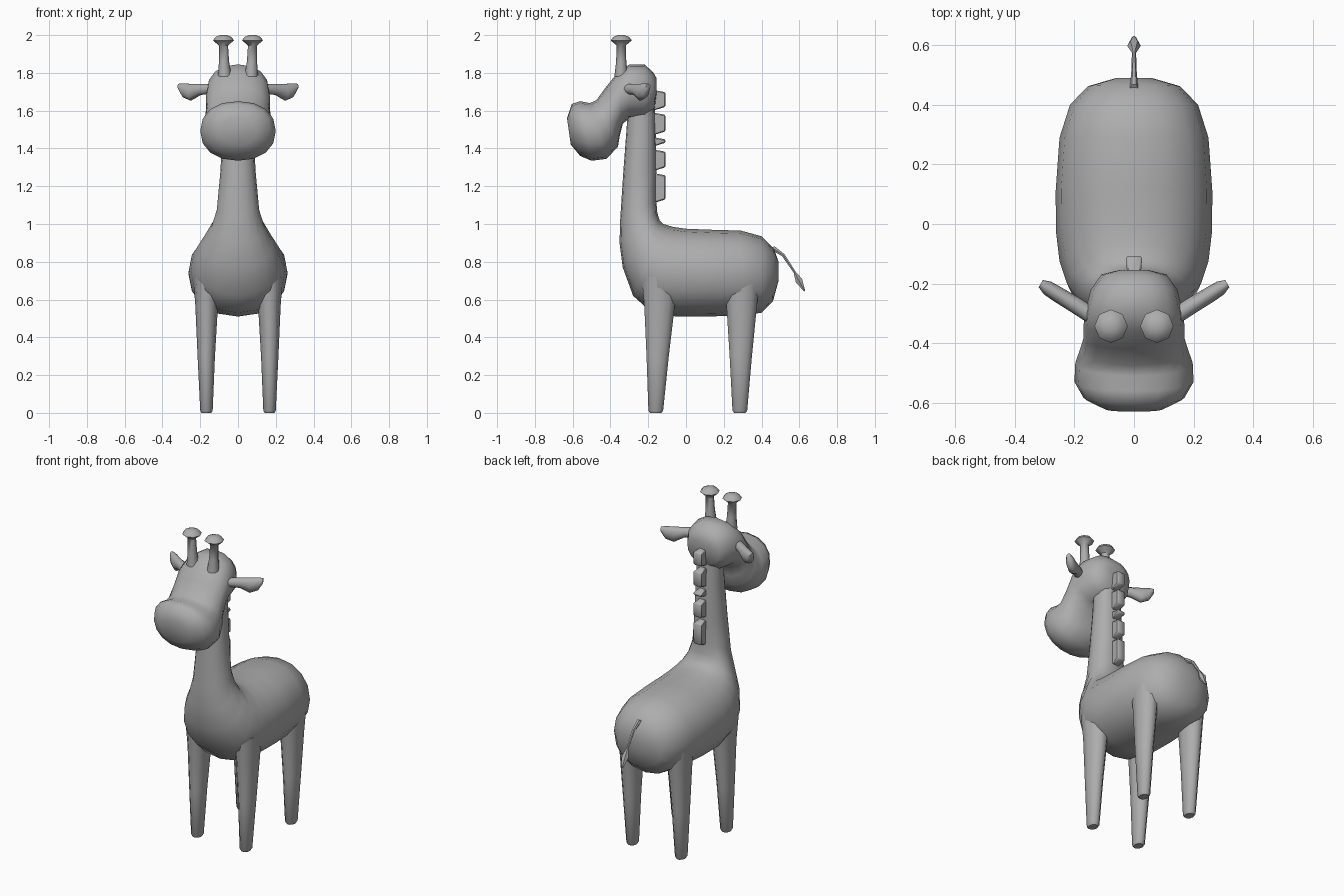
import bpy, bmesh, math
from mathutils import Vector

grey = bpy.data.materials.new("soft_grey")
grey.diffuse_color = (0.42, 0.42, 0.42, 1)


def finish(name, bm, angle=50):
    bmesh.ops.recalc_face_normals(bm, faces=bm.faces)
    mesh = bpy.data.meshes.new(name)
    bm.to_mesh(mesh)
    bm.free()
    mesh.materials.append(grey)
    obj = bpy.data.objects.new(name, mesh)
    bpy.context.collection.objects.link(obj)
    bpy.ops.object.select_all(action='DESELECT')
    obj.select_set(True)
    bpy.context.view_layer.objects.active = obj
    bpy.ops.object.shade_smooth_by_angle(angle=math.radians(angle))
    return obj


def loft(name, rings, sides=14, power=1.0, angle=50):
    """Skin a list of (centre, half axis u, half axis v) rings."""
    bm = bmesh.new()
    loops = []
    for c, u, v in rings:
        c, u, v = Vector(c), Vector(u), Vector(v)
        loop = []
        for i in range(sides):
            t = 2 * math.pi * i / sides
            a, b = math.cos(t), math.sin(t)
            a = math.copysign(abs(a) ** power, a)
            b = math.copysign(abs(b) ** power, b)
            loop.append(bm.verts.new(c + u * a + v * b))
        loops.append(loop)
    for lo, hi in zip(loops, loops[1:]):
        for i in range(sides):
            j = (i + 1) % sides
            bm.faces.new((lo[i], lo[j], hi[j], hi[i]))
    bm.faces.new(loops[0])
    bm.faces.new(loops[-1])
    return finish(name, bm, angle)


def side_rings(rows):
    """Rings spanned by a top point, a bottom point (y, z) and a half width."""
    out = []
    for ty, tz, by, bz, w in rows:
        out.append(((0, (ty + by) / 2, (tz + bz) / 2), (w, 0, 0),
                    (0, (ty - by) / 2, (tz - bz) / 2)))
    return out


# Body sweeping up into the neck
loft("body_and_neck", side_rings([
    (0.49, 0.80, 0.49, 0.70, 0.06), (0.465, 0.87, 0.46, 0.59, 0.155),
    (0.40, 0.935, 0.40, 0.53, 0.215), (0.29, 0.965, 0.29, 0.515, 0.25),
    (0.12, 0.97, 0.10, 0.51, 0.263), (0.00, 0.975, -0.05, 0.51, 0.262),
    (-0.07, 0.985, -0.18, 0.53, 0.25), (-0.12, 1.00, -0.28, 0.62, 0.225),
    (-0.14, 1.02, -0.335, 0.77, 0.185), (-0.152, 1.06, -0.352, 0.90, 0.142),
    (-0.157, 1.12, -0.348, 1.03, 0.112), (-0.157, 1.28, -0.333, 1.26, 0.094),
    (-0.16, 1.50, -0.315, 1.50, 0.08), (-0.17, 1.70, -0.30, 1.70, 0.075)]),
    sides=16, power=0.92, angle=60)

# Head with the broad muzzle
loft("head", side_rings([
    (-0.155, 1.77, -0.155, 1.70, 0.05), (-0.175, 1.805, -0.165, 1.61, 0.11),
    (-0.22, 1.845, -0.22, 1.56, 0.145), (-0.30, 1.845, -0.30, 1.56, 0.165),
    (-0.36, 1.805, -0.335, 1.53, 0.17), (-0.42, 1.73, -0.35, 1.47, 0.17),
    (-0.475, 1.655, -0.36, 1.41, 0.18), (-0.51, 1.64, -0.42, 1.345, 0.197),
    (-0.56, 1.65, -0.50, 1.335, 0.20), (-0.605, 1.635, -0.56, 1.36, 0.17),
    (-0.63, 1.56, -0.61, 1.42, 0.10)]),
    sides=16, power=0.9, angle=60)

# Four tapering legs
for end, y_top, y_foot in (("front", -0.14, -0.16), ("back", 0.295, 0.285)):
    for side, s in (("left", 1), ("right", -1)):
        rows = [(0.0, 0.167, y_foot, 0.026, 0.032), (0.012, 0.167, y_foot, 0.033, 0.041),
                (0.30, 0.168, (y_top + y_foot) / 2, 0.046, 0.062),
                (0.57, 0.166, y_top, 0.060, 0.085), (0.72, 0.163, y_top, 0.075, 0.10)]
        loft(f"{end}_leg_{side}", [((s * x, y, z), (rx, 0, 0), (0, ry, 0))
                                   for z, x, y, rx, ry in rows], sides=10)

# Horns and ears
for side, s in (("left", 1), ("right", -1)):
    horn = [(1.78, 0.070, 0.036), (1.86, 0.074, 0.027), (1.945, 0.077, 0.024),
            (1.972, 0.077, 0.056), (1.99, 0.077, 0.042), (2.0, 0.077, 0.018)]
    loft(f"horn_{side}", [((s * x, -0.343, z), (r, 0, 0), (0, r, 0))
                          for z, x, r in horn], sides=8)
    ear = [(0.13, -0.315, 1.715, 0.026, 0.028), (0.20, -0.27, 1.712, 0.030, 0.028),
           (0.25, -0.24, 1.698, 0.046, 0.027), (0.29, -0.215, 1.708, 0.038, 0.025),
           (0.313, -0.20, 1.728, 0.015, 0.014)]
    loft(f"ear_{side}", [((s * x, y, z), (s * 0.5 * t, -0.85 * t, 0), (0, 0, h))
                         for x, y, z, h, t in ear], sides=10)

# Row of mane tufts down the back of the neck
for n, (low, high) in enumerate(((1.11, 1.27), (1.28, 1.395), (1.41, 1.46),
                                 (1.47, 1.59), (1.60, 1.71))):
    bm = bmesh.new()
    bmesh.ops.create_cube(bm, size=1)
    for v in bm.verts:
        back = v.co.y > 0
        v.co.x *= 0.056 if back else 0.044
        v.co.y = -0.109 if back else -0.175
        v.co.z = (low + (0.02 if back else 0) if v.co.z < 0
                  else high - (0.012 if back else 0))
    bmesh.ops.bevel(bm, geom=bm.edges[:], offset=0.006, segments=1, affect='EDGES')
    finish(f"mane_tuft_{n + 1}", bm, 40)

# Thin tail with a pointed tuft
tail = [(0.455, 0.875, 0.014, 0.018), (0.515, 0.835, 0.009, 0.010),
        (0.575, 0.745, 0.007, 0.007), (0.598, 0.70, 0.023, 0.022),
        (0.628, 0.645, 0.006, 0.004)]
loft("tail", [((0, y, z), (w, 0, 0), (0, 0.85 * t, 0.5 * t)) for y, z, w, t in tail],
     sides=6)
